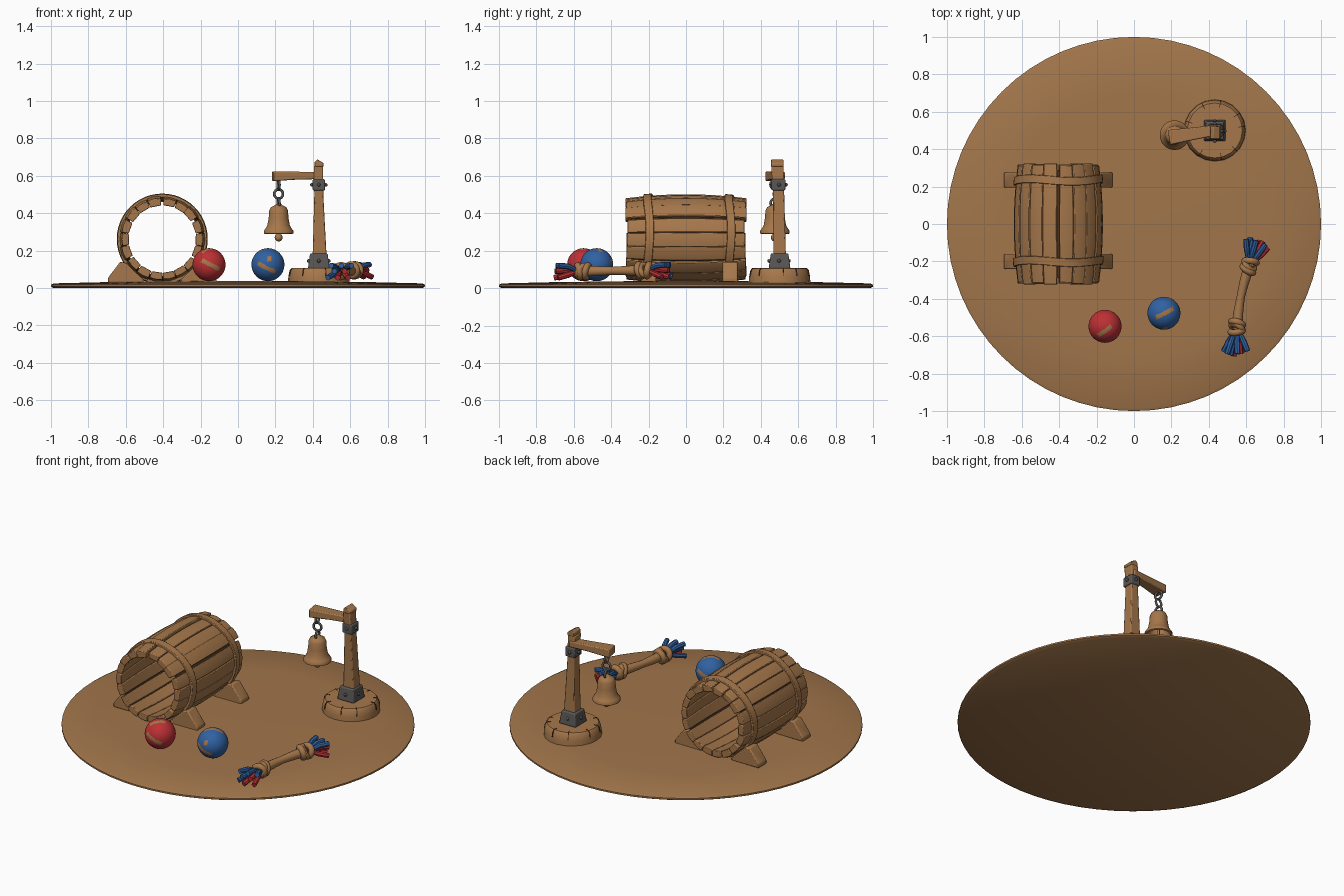
import bpy, bmesh, math, random
from mathutils import Vector, Matrix

random.seed(4)
cube = bpy.data.objects.get("Cube")
if cube:
    bpy.data.objects.remove(cube, do_unlink=True)


def material(name, rgb):
    m = bpy.data.materials.new(name)
    m.use_nodes = True
    m.diffuse_color = (*rgb, 1)
    shader = next(n for n in m.node_tree.nodes if n.type == 'BSDF_PRINCIPLED')
    shader.inputs["Base Color"].default_value = (*rgb, 1)
    return m


GROUND = material("packed earth", (0.36, 0.18, 0.07))
WOOD = material("tan wood", (0.38, 0.185, 0.07))
DARK = material("dark gap", (0.07, 0.032, 0.013))
IRON = material("grey iron", (0.1, 0.095, 0.09))
RED = material("red cloth", (0.5, 0.03, 0.035))
BLUE = material("blue cloth", (0.03, 0.12, 0.36))


def finish(name, bm, mats, smooth=True, bevel=0):
    bmesh.ops.recalc_face_normals(bm, faces=bm.faces)
    mesh = bpy.data.meshes.new(name)
    bm.to_mesh(mesh)
    bm.free()
    for m in mats:
        mesh.materials.append(m)
    ob = bpy.data.objects.new(name, mesh)
    bpy.context.collection.objects.link(ob)
    if bevel:
        mod = ob.modifiers.new("soft edges", 'BEVEL')
        mod.width, mod.segments = bevel, 2
    if smooth:
        bpy.ops.object.select_all(action='DESELECT')
        ob.select_set(True)
        bpy.context.view_layer.objects.active = ob
        bpy.ops.object.shade_smooth_by_angle(angle=math.radians(40))
    return ob


def loft(bm, rings, closed=False, caps=True):
    """Skin a list of point rings with quads."""
    vs = [[bm.verts.new(p) for p in ring] for ring in rings]
    n = len(vs[0])
    for a, b in zip(vs, vs[1:] + (vs[:1] if closed else [])):
        for i in range(n):
            j = (i + 1) % n
            bm.faces.new((a[i], a[j], b[j], b[i]))
    if caps and not closed:
        bm.faces.new(vs[0])
        bm.faces.new(vs[-1])


def lathe(name, profile, centre, mat, sides=32):
    """Turn (radius, z) pairs about a vertical axis."""
    bm = bmesh.new()
    loft(bm, [[(centre[0] + r * math.cos(math.tau * i / sides),
                centre[1] + r * math.sin(math.tau * i / sides), z)
               for i in range(sides)] for r, z in profile])
    return finish(name, bm, [mat])


def block(name, sections, mat, bevel=0.006):
    """Box through (x, y, z, half x, half y) sections."""
    bm = bmesh.new()
    corners = ((-1, -1), (1, -1), (1, 1), (-1, 1))
    loft(bm, [[(x + a * hx, y + b * hy, z) for a, b in corners]
              for x, y, z, hx, hy in sections])
    return finish(name, bm, [mat], bevel=bevel)


def tube(name, points, radii, mat, sides=10):
    """Tapered tube along points."""
    pts = [Vector(p) for p in points]
    bm, rings = bmesh.new(), []
    for i, p in enumerate(pts):
        d = pts[min(i + 1, len(pts) - 1)] - pts[max(i - 1, 0)]
        q = d.to_track_quat('Z', 'Y')
        rings.append([p + q @ Vector((radii[i] * math.cos(math.tau * k / sides),
                                      radii[i] * math.sin(math.tau * k / sides), 0))
                      for k in range(sides)])
    loft(bm, rings)
    return finish(name, bm, [mat])


def torus(name, centre, axis, major, minor, mat, stretch=1.0):
    q = Vector(axis).to_track_quat('Z', 'Y')
    bm, rings = bmesh.new(), []
    for i in range(24):
        a = math.tau * i / 24
        ring = []
        for k in range(10):
            b = math.tau * k / 10
            r = major + minor * math.cos(b)
            p = q @ Vector((r * math.cos(a), r * math.sin(a), minor * math.sin(b)))
            p.z *= stretch
            ring.append(p + Vector(centre))
        rings.append(ring)
    loft(bm, rings, closed=True)
    return finish(name, bm, [mat])


# Ground disc, very slightly domed
lathe("ground_disc", [(0.985, 0), (1, 0.008), (1, 0.018), (0.985, 0.025), (0.7, 0.032),
                      (0.3, 0.037), (0.02, 0.039)], (0, 0), GROUND, 64)

# Open barrel lying along y
BX, BZ, LENGTH, STAVES = -0.405, 0.262, 0.32, 18


def bulge(y):
    return 0.216 + 0.021 * (1 - (y / LENGTH) ** 2)


def around(r, a, y):
    return (BX + r * math.cos(a), y, BZ + r * math.sin(a))


bm = bmesh.new()
for s in range(STAVES):
    mid, half = math.tau * (s + random.uniform(-.08, .08)) / STAVES, math.pi / STAVES * 0.94
    ends = LENGTH + random.uniform(-0.008, 0.006)
    lift = random.uniform(-0.003, 0.004)
    rings = []
    for k in range(9):
        y = ends * (k / 4 - 1)
        out, inn = bulge(y) + lift, bulge(y) - 0.036
        rings.append([around(out, mid - half, y), around(out + 0.002, mid, y),
                      around(out, mid + half, y), around(inn, mid + half, y),
                      around(inn, mid - half, y)])
    loft(bm, rings)
finish("barrel_staves", bm, [WOOD], bevel=0.004)


def barrel_ring(name, ys, inner, outer, mat, wave=0):
    bm, rings = bmesh.new(), []
    for i in range(48):
        a = math.tau * i / 48
        shift = wave * math.sin(3 * a + 1)
        path = [(inner, y) for y in ys] + [(outer, y) for y in reversed(ys)]
        rings.append([around(bulge(y) + r, a, y + shift) for r, y in path])
    loft(bm, rings, closed=True)
    return finish(name, bm, [mat], bevel=0.003 if wave else 0)


barrel_ring("barrel_gap_lining", [-0.29, -0.15, 0, 0.15, 0.29], -0.022, -0.014, DARK)
for label, y in (("front", -0.2), ("back", 0.235)):
    barrel_ring(label + "_barrel_hoop", [y - 0.022, y + 0.022], -0.005, 0.013, WOOD, 0.007)
    # Wedge feet on both sides
    for side, sx in (("left", 1), ("right", -1)):
        bm = bmesh.new()
        shape = [(0.29, 0.03), (0.29, 0.055), (0.225, 0.14), (0.195, 0.135), (0.1, 0.045), (0.1, 0.03)]
        loft(bm, [[(BX + sx * x, y + d, z) for x, z in shape] for d in (-0.04, 0.04)])
        finish(f"{label}_{side}_barrel_foot", bm, [WOOD], bevel=0.006)

# Stump base with dark notches round the rim
PX, PY = 0.432, 0.5
lathe("stump_base", [(0.165, 0.028), (0.163, 0.06), (0.156, 0.095), (0.147, 0.106), (0.02, 0.107)],
      (PX, PY), WOOD, 20)
bm = bmesh.new()
for i in range(9):
    a = math.tau * (i + random.uniform(-.2, .2)) / 9
    spin = Matrix.Translation((PX, PY, 0)) @ Matrix.Rotation(a, 4, 'Z')
    cut = [(0.125, 0.1085), (0.148, 0.1085), (0.159, 0.096), (0.165, 0.065), (0.15, 0.06)]
    loft(bm, [[spin @ Vector((r, w, z)) for r, z in cut] for w in (-0.002, 0.002)])
finish("stump_cracks", bm, [DARK], smooth=False)

# Post, iron fittings and arm
block("post", [(PX, PY, 0.1, 0.04, 0.038), (PX + 0.004, PY, 0.2, 0.036, 0.033),
               (PX, PY - 0.005, 0.5, 0.024, 0.03), (PX - 0.002, PY - 0.012, 0.655, 0.025, 0.033)], WOOD)
bm = bmesh.new()
tip = [(-0.022, 0.65), (0.026, 0.65), (0.026, 0.668), (-0.008, 0.688), (-0.022, 0.675)]
loft(bm, [[(PX + x, PY - 0.012 + d, z) for x, z in tip] for d in (-0.033, 0.033)])
finish("post_tip", bm, [WOOD], bevel=0.004)
block("iron_socket", [(PX, PY, 0.105, 0.058, 0.058), (PX, PY, 0.185, 0.047, 0.047)], IRON)
block("iron_band", [(PX, PY - 0.006, z, 0.033, 0.037) for z in (0.522, 0.582)], IRON)
bm = bmesh.new()
for z, reach in ((0.145, 0.053), (0.552, 0.037)):
    for i in range(4):
        a = i * math.pi / 2
        pos = (PX + reach * math.cos(a), PY - 0.003 + reach * math.sin(a), z)
        bmesh.ops.create_uvsphere(bm, u_segments=8, v_segments=6, radius=0.01,
                                  matrix=Matrix.Translation(pos))
finish("iron_rivets", bm, [IRON])

bm = bmesh.new()
along = Vector((0.26, 0.04, 0)).normalized()
across = Vector((-along.y, along.x, 0))
rings = []
for t, w, low, high in ((0, 0.04, 0.572, 0.624), (0.13, 0.033, 0.58, 0.622), (0.26, 0.028, 0.583, 0.62)):
    p = Vector((0.187, 0.463, 0)) + along * t
    rings.append([p + across * s * w + Vector((0, 0, z))
                  for s, z in ((-1, low), (1, low), (1, high), (-1, high))])
loft(bm, rings)
finish("bell_arm", bm, [WOOD], bevel=0.006)

# Chain and bell
HX, HY = 0.217, 0.475
for i, axis in enumerate(((1, 0.2, 0), (0.2, -1, 0), (1, 0.2, 0))):
    torus(f"chain_link_{i + 1}", (HX, HY, 0.553 - i * 0.05), axis, 0.024, 0.007, IRON)
lathe("bell", [(0.012, 0.45), (0.022, 0.442), (0.042, 0.432), (0.05, 0.415), (0.053, 0.375),
               (0.06, 0.335), (0.072, 0.315), (0.079, 0.306), (0.079, 0.292), (0.07, 0.288),
               (0.055, 0.325), (0.042, 0.4), (0.01, 0.415)], (HX, HY), WOOD)
tube("bell_clapper_rod", [(HX, HY, 0.42), (HX, HY, 0.27)], [0.007, 0.007], WOOD)
bm = bmesh.new()
bmesh.ops.create_uvsphere(bm, u_segments=16, v_segments=10, radius=0.021,
                          matrix=Matrix.Translation((HX, HY, 0.27)))
finish("bell_clapper", bm, [WOOD])


# Balls with worn tan streaks: (streak centre direction, streak run direction)
def ball(name, centre, mat, streaks):
    bm = bmesh.new()
    bmesh.ops.create_icosphere(bm, subdivisions=5, radius=0.088)
    for f in bm.faces:
        n = f.calc_center_median().normalized()
        for c, run, reach in streaks:
            c = Vector(c).normalized()
            run = Vector(run).normalized()
            if n.dot(c) > 0 and abs(n.dot(run) - c.dot(run)) < reach and abs(n.dot(c.cross(run))) < 0.13:
                f.material_index = 1
    bmesh.ops.translate(bm, verts=bm.verts, vec=centre)
    finish(name, bm, [mat, WOOD])


ball("red_ball", (-0.155, -0.547, 0.125), RED,
     [((0.1, -1, 0), (1, 0, -0.5), 0.6), ((0, -0.3, 1), (1, 0.8, 0), 0.5),
      ((0, 1, 0), (1, 0, 0.5), 0.5)])
ball("blue_ball", (0.16, -0.477, 0.125), BLUE,
     [((-0.1, -1, -0.2), (1, 0, -0.5), 0.6), ((0.1, -1, 0.4), (0, 0.4, 1), 0.16),
      ((0.05, 0, 1), (1, 0.5, 0), 0.6), ((0, 1, 0.1), (1, 0, 0.4), 0.5)])

# Tug rope with knots and frayed ends
A, B = Vector((0.617, -0.22, 0.095)), Vector((0.55, -0.555, 0.09))
steps = [i / 8 for i in range(9)]
tube("rope", [A.lerp(B, t) + Vector((-0.012 * math.sin(math.pi * t), 0, 0)) for t in steps],
     [0.022 + 0.008 * abs(2 * t - 1) for t in steps], WOOD, 14)
for label, end, out in (("back", A, Vector((0.33, 0.94, 0))), ("front", B, Vector((-0.05, -1, 0)))):
    side = Vector((out.y, -out.x, 0))
    for i, (shift, tilt) in enumerate(((-0.024, 0.25), (0.018, -0.2), (0, 0.7))):
        torus(f"{label}_knot_coil_{i + 1}", end + out * shift, out + side * tilt + Vector((0, 0, tilt)),
              0.032, 0.018, WOOD)
    for i in range(8):
        spread = (i / 3.5 - 1) * 0.055
        rise = (0.03, -0.035, 0.0)[i % 3]
        reach = 0.15 - 0.025 * abs(spread) / 0.055 + random.uniform(-0.01, 0.01)
        start = end + out * 0.02 + side * spread * 0.25
        mid = end + out * reach * 0.6 + side * spread * 0.75 + Vector((0, 0, rise * 0.7 + 0.005))
        stop = end + out * reach + side * spread * 1.15 + Vector((0, 0, rise))
        red = i in (5, 7, 4) if label == "back" else i in (1, 2, 4)
        tube(f"{label}_tassel_strand_{i + 1}", [start, mid, stop], [0.01, 0.016, 0.015],
             RED if red else BLUE, 8)
